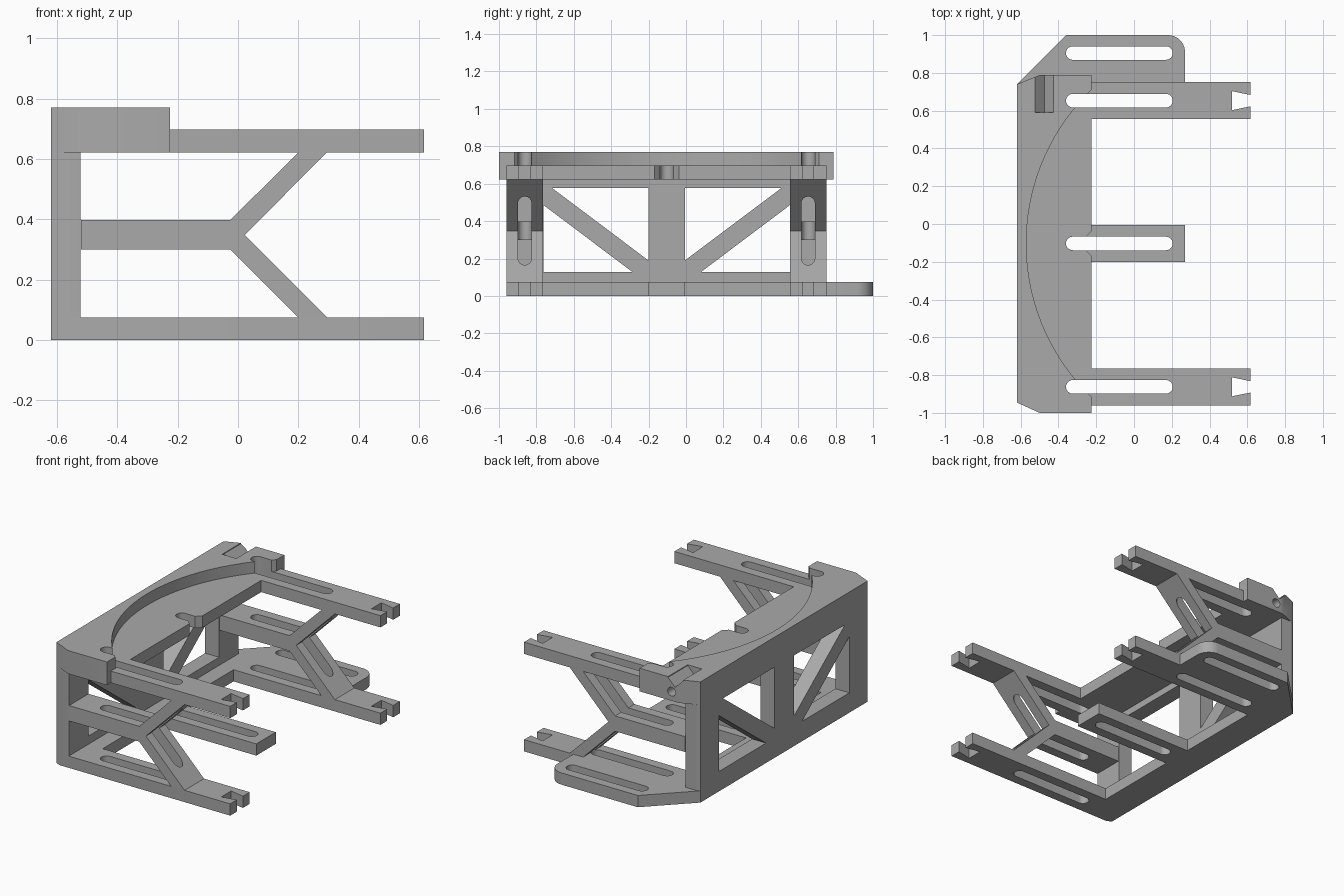
import bpy, bmesh, math
from mathutils import Vector

if "Cube" in bpy.data.objects:
    bpy.data.objects.remove(bpy.data.objects["Cube"])

grey = bpy.data.materials.new("plain_grey")
grey.use_nodes = True
grey.diffuse_color = (0.4, 0.4, 0.4, 1)
grey.node_tree.nodes["Principled BSDF"].inputs["Base Color"].default_value = (0.4, 0.4, 0.4, 1)

PLACE = {"x": lambda a, b, d: (d, a, b),
         "y": lambda a, b, d: (a, d, b),
         "z": lambda a, b, d: (a, b, d)}


def prism(name, outline, axis, lo, hi):
    """Extrude a flat outline along an axis."""
    bm = bmesh.new()
    face = bm.faces.new([bm.verts.new(PLACE[axis](a, b, lo)) for a, b in outline])
    new = bmesh.ops.extrude_face_region(bm, geom=[face])["geom"]
    shift = Vector(PLACE[axis](0, 0, hi - lo))
    bmesh.ops.translate(bm, vec=shift, verts=[v for v in new if isinstance(v, bmesh.types.BMVert)])
    bmesh.ops.recalc_face_normals(bm, faces=bm.faces)
    mesh = bpy.data.meshes.new(name)
    bm.to_mesh(mesh)
    bm.free()
    mesh.materials.append(grey)
    ob = bpy.data.objects.new(name, mesh)
    bpy.context.collection.objects.link(ob)
    return ob


def arc(cx, cy, r, start, end, n):
    angles = [math.radians(start + (end - start) * i / n) for i in range(n + 1)]
    return [(cx + r * math.cos(t), cy + r * math.sin(t)) for t in angles]


def carve(ob, cutters):
    """Subtract the cutters and bake the result."""
    for c in cutters:
        mod = ob.modifiers.new("cut", "BOOLEAN")
        mod.operation, mod.solver, mod.object = "DIFFERENCE", "EXACT", c
    graph = bpy.context.evaluated_depsgraph_get()
    mesh = bpy.data.meshes.new_from_object(ob.evaluated_get(graph))
    ob.modifiers.clear()
    ob.data = mesh


BACK, EDGE, TIP, TAB = -0.62, -0.225, 0.617, 0.27
SILL = -0.42                      # inner edge of the base strip
T = 0.075                         # plate thickness
TOP = 0.622                       # underside of the top deck
ARMS = (-0.862, 0.653)            # arm centre lines
MID = -0.103
HALF = 0.098


def arm_end(y):
    """Arm tip with a dovetail notch, from low to high y."""
    return [(TIP, y - HALF), (TIP, y - 0.03), (0.52, y - 0.05),
            (0.52, y + 0.05), (TIP, y + 0.03), (TIP, y + HALF)]


# Cutters: long vertical slots
cutters = []
slots = []
for y in (*ARMS, MID, 0.905):
    r = 0.036
    outline = arc(0.205 - r, y, r, -90, 90, 12) + arc(-0.36 + r, y, r, 90, 270, 12)
    slots.append(prism("slot_cutter", outline, "z", -0.1, 1))
cutters += slots

# Base plate with arms, middle tongue and side tab
near, far = ARMS
base_outline = [(BACK, -0.945), (-0.587, near - HALF), *arm_end(near),
                (SILL, near + HALF), (SILL, MID - HALF), (TAB, MID - HALF),
                (TAB, MID + HALF), (SILL, MID + HALF), (SILL, far - HALF),
                *arm_end(far), (TAB, far + HALF),
                *arc(TAB - 0.09, 0.91, 0.09, 0, 90, 10), (-0.36, 1.0), (BACK, 0.74)]
base = prism("base_plate", base_outline, "z", 0, T)
carve(base, slots)

# Top deck with round recess, groove and screw hole
deck_outline = [(BACK, -0.945), (-0.5, -1.0), (EDGE, -1.0),
                (EDGE, MID - 0.065), (-0.255, MID - 0.036),
                (-0.255, MID + 0.036), (EDGE, MID + 0.065),
                (EDGE, 0.788), (-0.5, 0.788), (BACK, 0.74)]
deck = prism("top_deck", deck_outline, "z", TOP, 0.77)
recess = prism("recess_cutter", arc(0.56, MID, 1.13, 0, 358, 179), "z", TOP + T, 1)
groove = prism("groove_cutter", [(-0.525, 0.78), (-0.525, 0.765), (-0.475, 0.715),
                                 (-0.425, 0.765), (-0.425, 0.78)], "y", 0.59, 0.9)
hole = prism("hole_cutter", arc(-0.45, 0.68, 0.028, 0, 345, 23), "y", 0.59, 0.9)
cutters += [recess, groove, hole]
carve(deck, [recess, groove, hole] + slots)

# Arms: top bar and forked middle strut on each side
for side, y, slot in (("front", near, slots[0]), ("back", far, slots[1])):
    bar = prism(side + "_top_arm", [(EDGE, y - HALF), *arm_end(y), (EDGE, y + HALF)],
                "z", TOP, TOP + T)
    carve(bar, [slot])
    fork = prism(side + "_forked_strut",
                 [(-0.52, 0.3), (-0.025, 0.3), (0.2, T), (0.295, T), (0.022, 0.348),
                  (0.295, TOP), (0.2, TOP), (-0.025, 0.398), (-0.52, 0.398)],
                 "y", y - HALF, y + HALF)
    carve(fork, [slot])

# Back wall with triangular openings either side of a centre post
wall = prism("back_wall", [(BACK, -0.945), (-0.587, -0.96), (-0.522, -0.96),
                           (-0.522, 0.75), (-0.6, 0.75), (BACK, 0.74)], "z", T, TOP)
holes = []
for s in (-1, 1):
    inner, outer = MID + s * HALF, MID + s * 0.658
    for tri in ([(inner, 0.578), (MID + s * 0.615, 0.578), (inner, 0.19)],
                [(outer, 0.485), (outer, 0.127), (MID + s * 0.182, 0.127)]):
        holes.append(prism("window_cutter", tri, "x", -0.8, -0.4))
carve(wall, holes)
cutters += holes

# Remove the helpers and smooth the round edges
for c in cutters:
    bpy.data.objects.remove(c)
for ob in bpy.context.scene.objects:
    ob.select_set(ob.type == "MESH")
    if ob.type == "MESH":
        bpy.context.view_layer.objects.active = ob
bpy.ops.object.shade_smooth_by_angle(angle=math.radians(25))
